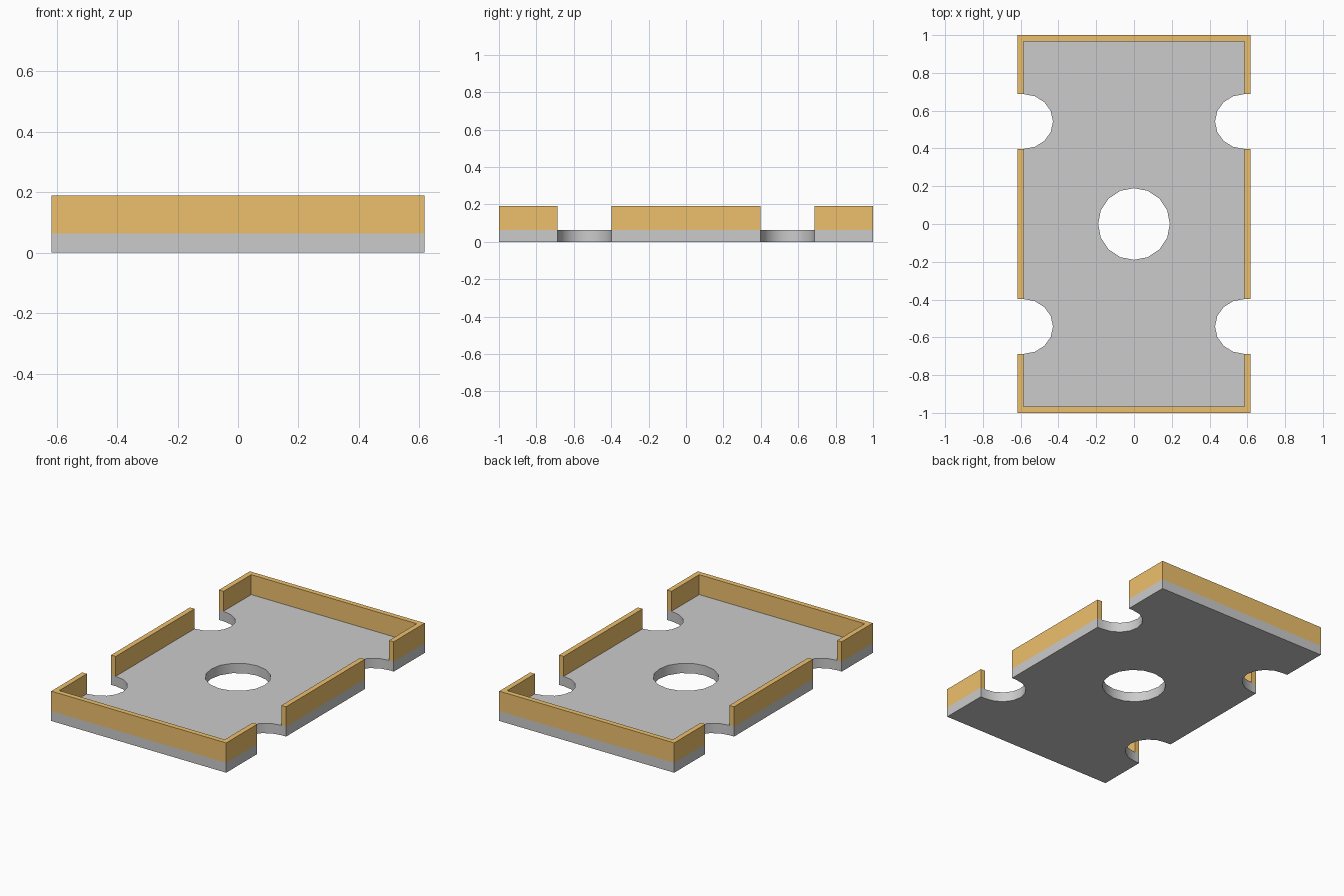
import bpy, bmesh
from math import sin, cos, pi, radians

if "Cube" in bpy.data.objects:
    bpy.data.objects.remove(bpy.data.objects["Cube"])

X, Y = 0.617, 1.0            # half sizes of the tray
XI, YI = 0.584, 0.967        # inner faces of the rim
PLATE, TOP = 0.063, 0.19
NY, NRX, NRY = 0.5425, 0.155, 0.145   # side notches
HOLE = 0.19

rim_mat = bpy.data.materials.new("rim_orange")
rim_mat.diffuse_color = (0.85, 0.53, 0.15, 1)
rim_mat.use_nodes = True
rim_mat.node_tree.nodes["Principled BSDF"].inputs["Base Color"].default_value = rim_mat.diffuse_color


def prism(name, loops, z0, z1, mat=None):
    """Extrude closed outlines (first outer, then holes) from z0 to z1."""
    bm = bmesh.new()
    edges = []
    for loop in loops:
        vs = [bm.verts.new((x, y, z0)) for x, y in loop]
        edges += [bm.edges.new((vs[i - 1], vs[i])) for i in range(len(vs))]
    bmesh.ops.triangle_fill(bm, use_beauty=True, use_dissolve=False, edges=edges)
    ext = bmesh.ops.extrude_face_region(bm, geom=bm.faces[:], use_keep_orig=True)
    for v in ext["geom"]:
        if isinstance(v, bmesh.types.BMVert):
            v.co.z = z1
    bmesh.ops.recalc_face_normals(bm, faces=bm.faces[:])
    bmesh.ops.dissolve_limit(bm, angle_limit=0.01, verts=[], edges=bm.edges[:])
    me = bpy.data.meshes.new(name)
    bm.to_mesh(me)
    bm.free()
    ob = bpy.data.objects.new(name, me)
    bpy.context.collection.objects.link(ob)
    if mat:
        me.materials.append(mat)
    return ob


def notch(cy):
    """Half-round bite in the right edge, listed upward in y."""
    arc = [(XI - NRX * sin(pi * i / 8), cy - NRY * cos(pi * i / 8)) for i in range(9)]
    return [(X, cy - NRY)] + arc + [(X, cy + NRY)]


# Base plate with four edge notches and a centre hole
right = [(X, -Y)] + notch(-NY) + notch(NY) + [(X, Y)]
outline = right + [(-x, -y) for x, y in right]
hole = [(HOLE * cos(pi * i / 8), HOLE * sin(pi * i / 8)) for i in range(16)]
plate = prism("base_plate", [outline, hole], 0, PLATE)
bpy.context.view_layer.objects.active = plate
plate.select_set(True)
bpy.ops.object.shade_smooth_by_angle(angle=radians(30))

# U-shaped rims at both ends, short walls along both sides
a, b = NY + NRY, NY - NRY
for s, end, side in ((1, "back", "right"), (-1, "front", "left")):
    u = [(-X, a), (-XI, a), (-XI, YI), (XI, YI), (XI, a), (X, a), (X, Y), (-X, Y)]
    prism(end + "_rim", [[(s * x, s * y) for x, y in u]], PLATE, TOP, rim_mat)
    w = [(XI, -b), (X, -b), (X, b), (XI, b)]
    prism(side + "_rim", [[(s * x, s * y) for x, y in w]], PLATE, TOP, rim_mat)
